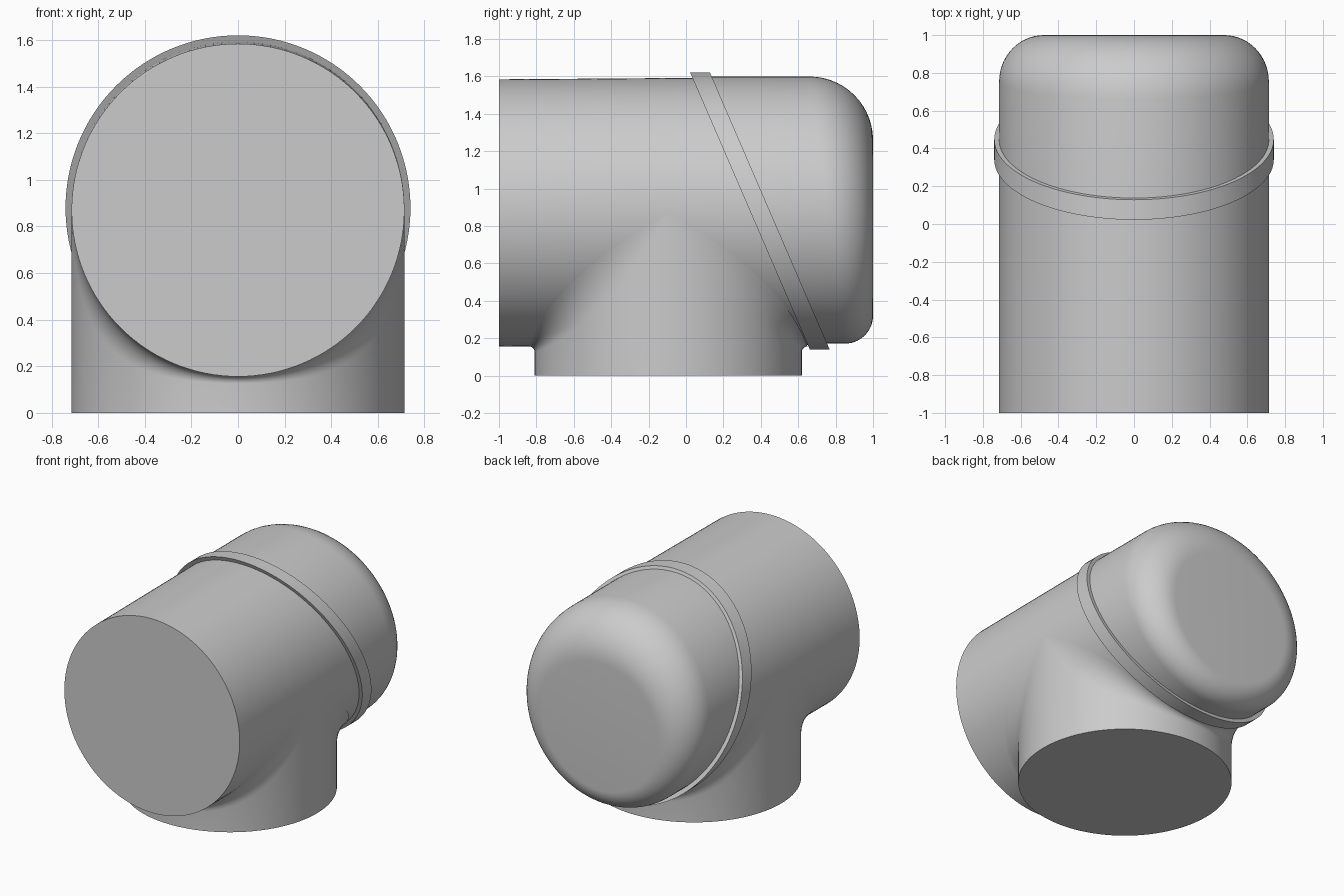
import bpy, bmesh, math
from math import sin, cos, pi
from mathutils import Vector

if "Cube" in bpy.data.objects:
    bpy.data.objects.remove(bpy.data.objects["Cube"])

N = 128
R = 0.714                  # pipe radius
ZB, ZC, ZR = 0.87, 0.885, 0.88   # axis heights: barrel, cap, band
YB = -0.095                # branch axis
SLOPE = 0.432              # slant of the joint
YM = 0.395                 # joint position on the axis


def loft(name, rings, cap_start=False, cap_end=False, cyclic=False):
    bm = bmesh.new()
    vr = [[bm.verts.new(p) for p in ring] for ring in rings]
    pairs = list(zip(vr, vr[1:])) + ([(vr[-1], vr[0])] if cyclic else [])
    for a, b in pairs:
        for i in range(N):
            j = (i + 1) % N
            bm.faces.new((a[i], a[j], b[j], b[i]))
    if cap_start:
        bm.faces.new(vr[0][::-1])
    if cap_end:
        bm.faces.new(vr[-1])
    bmesh.ops.remove_doubles(bm, verts=bm.verts, dist=1e-5)
    bmesh.ops.recalc_face_normals(bm, faces=bm.faces)
    me = bpy.data.meshes.new(name)
    bm.to_mesh(me)
    bm.free()
    ob = bpy.data.objects.new(name, me)
    bpy.context.collection.objects.link(ob)
    bpy.ops.object.select_all(action='DESELECT')
    ob.select_set(True)
    bpy.context.view_layer.objects.active = ob
    bpy.ops.object.shade_smooth_by_angle(angle=math.radians(35))
    return ob


angles = [2 * pi * i / N for i in range(N)]


def slanted_ring(r, y, zc):
    return [(r * cos(a), y - SLOPE * r * sin(a), zc + r * sin(a)) for a in angles]


# Horizontal barrel, cut on a slant at the joint
front = [(R * cos(a), -1, ZB + R * sin(a)) for a in angles]
loft("barrel", [front, slanted_ring(R, YM, ZB + 0.008)], True, True)

# End cap with a rounding that grows from bottom to top
cap = [slanted_ring(R, YM, ZC)]
for k in range(15):
    t = k / 14 * pi / 2
    ring = []
    for a in angles:
        f = 0.245 + 0.095 * sin(a)
        r = R - f * (1 - cos(t))
        ring.append((r * cos(a), 1 - f + f * sin(t), ZC + r * sin(a)))
    cap.append(ring)
loft("end_cap", cap, True, True)

# Raised slanted band over the joint
loft("joint_band", [slanted_ring(r, YM + dy, ZR) for r, dy in
                    ((0.69, -0.053), (0.74, -0.053), (0.74, 0.053), (0.69, 0.053))],
     cyclic=True)

# Vertical branch, blended into the barrel by a rolling fillet
branch = [[(R * cos(a), YB + R * sin(a), 0) for a in angles]]
STEPS = 8
for k in range(STEPS + 1):
    ring = []
    for a in angles:
        c, s = cos(a), sin(a)
        rho = 0.03 + 0.5 * (1 - abs(s))
        centre = Vector(((R + rho) * c, YB + (R + rho) * s, ZB - (R + rho) * abs(s)))
        d1, d2 = Vector((-c, -s, 0)), Vector((-c, 0, abs(s)))
        d = d1.lerp(d2, k / STEPS).normalized() if abs(s) > 1e-6 else d1
        ring.append(centre + d * rho)
    branch.append(ring)
loft("branch_pipe", branch, cap_start=True)
